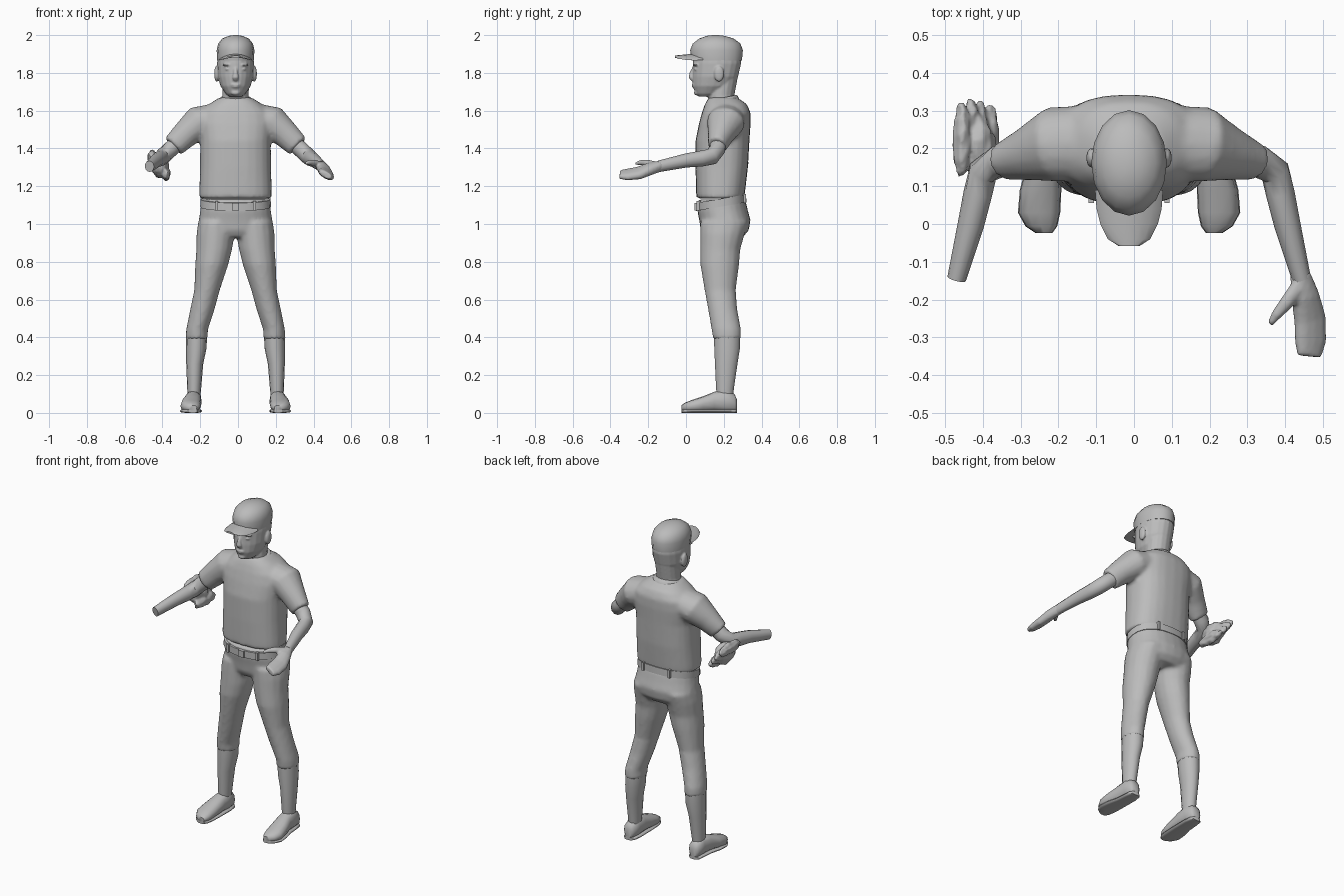
import bpy, bmesh, math, random
from mathutils import Vector, Matrix

default_cube = bpy.data.objects.get("Cube")
if default_cube:
    bpy.data.objects.remove(default_cube, do_unlink=True)

random.seed(4)
CENTRE_X = -0.013  # the body's symmetry plane sits slightly off the origin

grey = bpy.data.materials.new("plain grey")
grey.use_nodes = True
grey.diffuse_color = (0.5, 0.5, 0.5, 1)
for node in grey.node_tree.nodes:
    if node.type == 'BSDF_PRINCIPLED':
        node.inputs["Base Color"].default_value = grey.diffuse_color
        node.inputs["Roughness"].default_value = 0.8


def signed_power(value, power):
    return math.copysign(abs(value) ** power, value)


def loft(bm, rings, sides=16, power=1.0):
    """Skin a closed body over rings given as (centre, u axis, v axis)."""
    loops = []
    for centre, u, v in rings:
        loop = []
        for k in range(sides):
            angle = math.tau * k / sides
            loop.append(bm.verts.new(centre + u * signed_power(math.cos(angle), power)
                                     + v * signed_power(math.sin(angle), power)))
        loops.append(loop)
    for low, high in zip(loops, loops[1:]):
        for k in range(sides):
            n = (k + 1) % sides
            bm.faces.new((low[k], low[n], high[n], high[k]))
    bm.faces.new(loops[0][::-1])
    bm.faces.new(loops[-1])


def stack(bm, rows, side=0, sides=16, power=1.0, slope=0.0):
    """Level rings from rows of (height, centre x, half width, front y, back y)."""
    rings = []
    for z, x, half, front, back in rows:
        depth = (back - front) / 2
        rings.append((Vector((x * side, (front + back) / 2, z)),
                      Vector((half, 0, 0)), Vector((0, depth, depth * slope))))
    loft(bm, rings, sides, power)


def tube(bm, rows, side, hint, sides=12, power=1.0):
    """Limb along a path, rows of (x, y, z, radius across, radius along hint)."""
    points = [Vector((side * x, y, z)) for x, y, z, a, b in rows]
    hint = Vector((side * hint[0], hint[1], hint[2]))
    rings = []
    for i, point in enumerate(points):
        tangent = points[min(i + 1, len(points) - 1)] - points[max(i - 1, 0)]
        u = tangent.cross(hint).normalized()
        v = u.cross(tangent).normalized()
        rings.append((point, u * rows[i][3], v * rows[i][4]))
    loft(bm, rings, sides, power)


def ball(bm, place, radii):
    matrix = Matrix.Translation(place) @ Matrix.Diagonal((*radii, 1))
    return bmesh.ops.create_icosphere(bm, subdivisions=3, radius=1, matrix=matrix)["verts"]


def block(bm, place, size):
    bmesh.ops.create_cube(bm, size=1, matrix=Matrix.Translation(place) @ Matrix.Diagonal((*size, 1)))


def finish(bm, name, voxel=0.0, smoothing=5, crease=50):
    """Turn the mesh into an object; a voxel size melts its pieces into one skin."""
    bmesh.ops.recalc_face_normals(bm, faces=bm.faces)
    for face in bm.faces:
        face.smooth = True
    mesh = bpy.data.meshes.new(name)
    bm.to_mesh(mesh)
    bm.free()
    mesh.materials.append(grey)
    mesh.set_sharp_from_angle(angle=math.radians(crease))
    obj = bpy.data.objects.new(name, mesh)
    obj.location.x = CENTRE_X
    bpy.context.collection.objects.link(obj)
    if voxel:
        remesh = obj.modifiers.new("melt", 'REMESH')
        remesh.mode = 'VOXEL'
        remesh.voxel_size = voxel
        remesh.use_smooth_shade = True
        relax = obj.modifiers.new("relax", 'SMOOTH')
        relax.factor = 0.5
        relax.iterations = smoothing
    return obj


# Shirt: torso and both sleeves melted together
bm = bmesh.new()
stack(bm, [(1.135, 0, .192, .055, .308), (1.18, 0, .192, .053, .314), (1.3, 0, .188, .05, .328),
           (1.44, 0, .187, .05, .336), (1.53, 0, .2, .068, .342), (1.59, 0, .19, .084, .342),
           (1.635, 0, .14, .1, .322), (1.67, 0, .085, .12, .27)], sides=24, power=.82)
for side in (1, -1):
    tube(bm, [(.1, .215, 1.56, .08, .1), (.2, .21, 1.535, .09, .1), (.265, .185, 1.475, .073, .072),
              (.33, .165, 1.412, .062, .05)], side, (0, 1, 0), 16)
finish(bm, "shirt", .011)

# Collar band, lower at the front
bm = bmesh.new()
stack(bm, [(1.645, 0, .094, .108, .282), (1.662, 0, .088, .112, .274), (1.668, 0, .08, .118, .266)],
      sides=20, slope=.2)
finish(bm, "collar")

# Trousers: hips and both legs melted together
bm = bmesh.new()
stack(bm, [(.93, 0, .17, .1, .3), (.965, 0, .197, .078, .332), (1.02, 0, .195, .07, .342),
           (1.07, 0, .187, .06, .328), (1.13, 0, .18, .063, .314)], sides=24, power=.9)
for side in (1, -1):
    stack(bm, [(.39, .206, .059, .143, .292), (.44, .204, .058, .135, .292), (.55, .175, .065, .116, .272),
               (.65, .151, .068, .098, .264), (.785, .126, .088, .075, .282), (.865, .113, .095, .074, .288),
               (.95, .105, .102, .074, .312), (1.01, .1, .098, .075, .33)], side)
finish(bm, "trousers", .011)

# Belt with buckle and loops
bm = bmesh.new()
stack(bm, [(1.092, 0, .187, .054, .32), (1.134, 0, .186, .054, .318)], sides=24, power=.86, slope=.17)
finish(bm, "belt")
bm = bmesh.new()
block(bm, (0, .052, 1.092), (.036, .014, .04))
for side in (1, -1):
    block(bm, (side * .1, .066, 1.096), (.014, .02, .05))
    block(bm, (side * .09, .308, 1.135), (.014, .02, .05))
finish(bm, "belt_buckle_and_loops")

# Socks and shoes; shoe rows are (y, centre x, half width, bottom, top)
shoe_rows = [(.27, .224, .022, .015, .07), (.257, .224, .036, .006, .1), (.21, .223, .043, .004, .122),
             (.15, .226, .045, .008, .112), (.09, .234, .053, .006, .088), (.03, .238, .054, .004, .068),
             (-.006, .232, .04, .006, .054), (-.024, .225, .02, .012, .04)]
for side, label in ((1, "left"), (-1, "right")):
    bm = bmesh.new()
    stack(bm, [(.09, .22, .034, .162, .25), (.13, .219, .037, .158, .255), (.26, .216, .045, .152, .274),
               (.34, .208, .054, .148, .287), (.4, .206, .055, .147, .288)], side, 14)
    finish(bm, label + "_sock")
    for part, trim, power in (("_shoe", 0, .85), ("_sole", .02, .6)):
        bm = bmesh.new()
        rings = []
        for y, x, half, low, high in shoe_rows:
            if trim:
                low, high, half = 0, trim, half + .002
            rings.append((Vector((side * x, y, (low + high) / 2)),
                          Vector((half, 0, 0)), Vector((0, 0, (high - low) / 2))))
        loft(bm, rings, 12, power)
        finish(bm, label + part)

# Arms reach forward from the sleeves
for side, label in ((1, "left"), (-1, "right")):
    bm = bmesh.new()
    tube(bm, [(.29, .175, 1.445, .042, .042), (.345, .165, 1.395, .043, .044), (.386, .138, 1.357, .04, .044),
              (.4, .08, 1.346, .038, .042), (.418, 0, 1.336, .035, .037), (.456, -.145, 1.305, .025, .03)],
         side, (0, 0, 1))
    finish(bm, label + "_arm")

# Left hand: palm with closed fingers and a thumb
bm = bmesh.new()
tilt = (.5, 0, .85)
tube(bm, [(.452, -.13, 1.308, .024, .029), (.466, -.19, 1.292, .038, .03), (.478, -.25, 1.27, .046, .026),
          (.48, -.31, 1.262, .046, .022), (.476, -.35, 1.262, .036, .016)], 1, tilt, 12, .85)
tube(bm, [(.45, -.165, 1.312, .024, .02), (.415, -.21, 1.325, .02, .017), (.39, -.24, 1.325, .015, .014),
          (.372, -.265, 1.32, .009, .009)], 1, tilt, 8)
finish(bm, "left_hand", .007, 2)

# Ball glove: crumpled finger lobes around a palm, hung by the right elbow
bm = bmesh.new()
ball(bm, (-.4, .205, 1.31), (.045, .085, .065))
for k in range(4):
    t = k / 3
    ball(bm, (-.442 + .074 * t, .235 - .03 * abs(t - .4), 1.355 - .09 * t), (.023, .1, .036))
for vert in bm.verts:
    vert.co += Vector(random.uniform(-.005, .005) for axis in range(3))
finish(bm, "ball_glove", .006, 1)

# Head, neck, ears and features melted together
bm = bmesh.new()
stack(bm, [(1.6, 0, .078, .125, .262), (1.68, 0, .07, .116, .256), (1.78, 0, .072, .13, .275)])
stack(bm, [(1.674, 0, .032, .068, .15), (1.69, 0, .053, .05, .2), (1.73, 0, .08, .036, .25),
           (1.78, 0, .094, .034, .276), (1.85, 0, .098, .036, .292), (1.91, 0, .092, .042, .288)], sides=20)
tube(bm, [(0, .05, 1.835, .01, .012), (0, .032, 1.8, .012, .014), (0, .026, 1.775, .018, .012),
          (0, .034, 1.762, .014, .008)], 1, (0, 1, 0), 10)
ball(bm, (0, .04, 1.737), (.026, .01, .005))
ball(bm, (0, .042, 1.727), (.022, .011, .006))
ball(bm, (0, .056, 1.695), (.025, .014, .014))
for side in (1, -1):
    ball(bm, (side * .1, .175, 1.795), (.013, .026, .042))
    ball(bm, (side * .042, .052, 1.842), (.028, .014, .006))
    ball(bm, (side * .04, .052, 1.82), (.016, .009, .007))
finish(bm, "head", .0055, 1)

# Cap crown
bm = bmesh.new()
stack(bm, [(1.866, 0, .097, .03, .296), (1.92, 0, .1, .022, .301), (1.955, 0, .092, .036, .288),
           (1.982, 0, .07, .07, .252), (1.996, 0, .036, .11, .205), (2, 0, .01, .14, .17)], sides=16)
finish(bm, "cap_crown")

# Cap peak, arched across its width
bm = bmesh.new()
rings = []
for y, half, z in ((-.058, .028, 1.886), (-.04, .056, 1.888), (0, .076, 1.892), (.04, .086, 1.896), (.09, .09, 1.9)):
    rings.append((Vector((0, y, z)), Vector((half, 0, 0)), Vector((0, 0, .006))))
loft(bm, rings, 16)
for vert in bm.verts:
    vert.co.z -= 4 * vert.co.x ** 2
finish(bm, "cap_peak")
